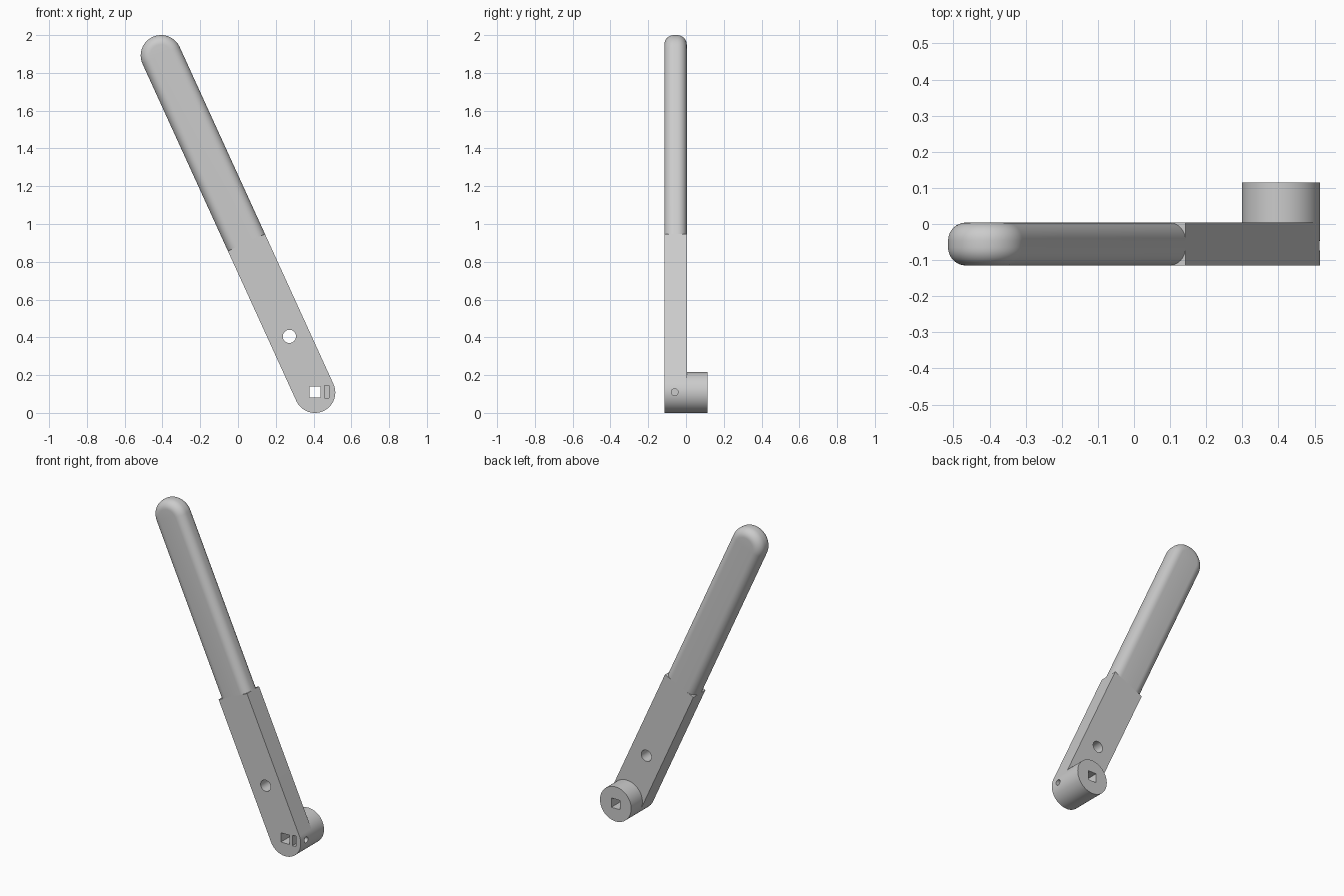
import bpy, bmesh, math
from mathutils import Vector

cube = bpy.data.objects.get("Cube")
if cube:
    bpy.data.objects.remove(cube, do_unlink=True)

# Main dimensions
R = 0.108                                # half width of the lever
PIVOT = Vector((0.407, 0, R))            # centre of the lower end
TIP = Vector((-0.407, 0, 2 - R))         # centre of the upper end
FRONT, BACK, BOSS_BACK = -0.115, 0.004, 0.115
JOINT = 0.873                            # where the grip starts along the lever
AXIS = (TIP - PIVOT).normalized()
SIDE = Vector((AXIS.z, 0, -AXIS.x))
LENGTH = (TIP - PIVOT).length

gray = bpy.data.materials.new("light_gray")
gray.use_nodes = True
COLOR = (0.6, 0.6, 0.6, 1)
gray.diffuse_color = COLOR
gray.node_tree.nodes["Principled BSDF"].inputs["Base Color"].default_value = COLOR


def make_object(name, bm):
    bmesh.ops.recalc_face_normals(bm, faces=bm.faces)
    mesh = bpy.data.meshes.new(name)
    bm.to_mesh(mesh)
    bm.free()
    mesh.materials.append(gray)
    obj = bpy.data.objects.new(name, mesh)
    bpy.context.collection.objects.link(obj)
    return obj


def prism(points, y0, y1):
    """Extrude an outline in the xz plane from y0 to y1."""
    bm = bmesh.new()
    face = bm.faces.new([bm.verts.new((p.x, y0, p.z)) for p in points])
    new = bmesh.ops.extrude_face_region(bm, geom=[face])["geom"]
    verts = [v for v in new if isinstance(v, bmesh.types.BMVert)]
    bmesh.ops.translate(bm, verts=verts, vec=(0, y1 - y0, 0))
    return bm


def along(u, v):
    return PIVOT + SIDE * u + AXIS * v


def arc(v, start, sweep, n):
    angles = [start + sweep * i / n for i in range(n + 1)]
    return [along(R * math.cos(a), v + R * math.sin(a)) for a in angles]


def circle(centre, r, n):
    turns = [math.tau * i / n for i in range(n)]
    return [centre + Vector((r * math.cos(t), 0, r * math.sin(t))) for t in turns]


def rectangle(x, z, w, h):
    return [Vector((x + sx * w / 2, 0, z + sz * h / 2))
            for sx, sz in ((-1, -1), (1, -1), (1, 1), (-1, 1))]


def cut(obj, bm):
    cutter = make_object("cutter", bm)
    cutter.hide_render = True
    mod = obj.modifiers.new("cut", "BOOLEAN")
    mod.operation, mod.solver, mod.object = "DIFFERENCE", "EXACT", cutter
    bpy.context.view_layer.objects.active = obj
    bpy.ops.object.modifier_apply(modifier=mod.name)
    bpy.data.objects.remove(cutter, do_unlink=True)


# Flat lower arm with a round lower end
arm = make_object("lever_arm", prism(
    arc(0, math.pi, math.pi, 40) + [along(R, JOINT), along(-R, JOINT)], FRONT, BACK))

# Grip with a round tip and rounded long edges
bm = prism([along(-R, JOINT), along(R, JOINT)] + arc(LENGTH, 0, math.pi, 40), FRONT, BACK)
rim = []
for e in bm.edges:
    a, b = e.verts
    mid = (a.co + b.co) / 2 - PIVOT
    if abs(a.co.y - b.co.y) < 0.001 and mid.dot(AXIS) > JOINT + 0.01:
        rim.append(e)
bmesh.ops.bevel(bm, geom=rim, offset=0.05, segments=8, profile=0.5,
                affect="EDGES", clamp_overlap=False)
grip = make_object("grip", bm)

# Round boss behind the pivot
boss = make_object("pivot_boss", prism(circle(PIVOT, R, 80), BACK, BOSS_BACK))

# Square drive hole through arm and boss
for part in (arm, boss):
    cut(part, prism(rectangle(PIVOT.x, 0.11, 0.058, 0.058), -0.2, 0.2))

# Round through hole, nut pocket, and screw hole in the side
cut(arm, prism(circle(Vector((0.272, 0, 0.405)), 0.035, 32), -0.2, 0.2))
cut(arm, prism(rectangle(0.47, 0.112, 0.026, 0.066), -0.2, -0.027))
screw = prism(circle(Vector((0, 0, 0)), 0.018, 24), 0, 0.2)
for v in screw.verts:
    v.co = Vector((PIVOT.x + v.co.y, -0.06 + v.co.x, 0.11 + v.co.z))
cut(arm, screw)

# Smooth the curved faces, keep sharp edges
bpy.ops.object.select_all(action="DESELECT")
for part in (arm, grip, boss):
    part.select_set(True)
bpy.context.view_layer.objects.active = arm
bpy.ops.object.shade_smooth_by_angle(angle=math.radians(30))
